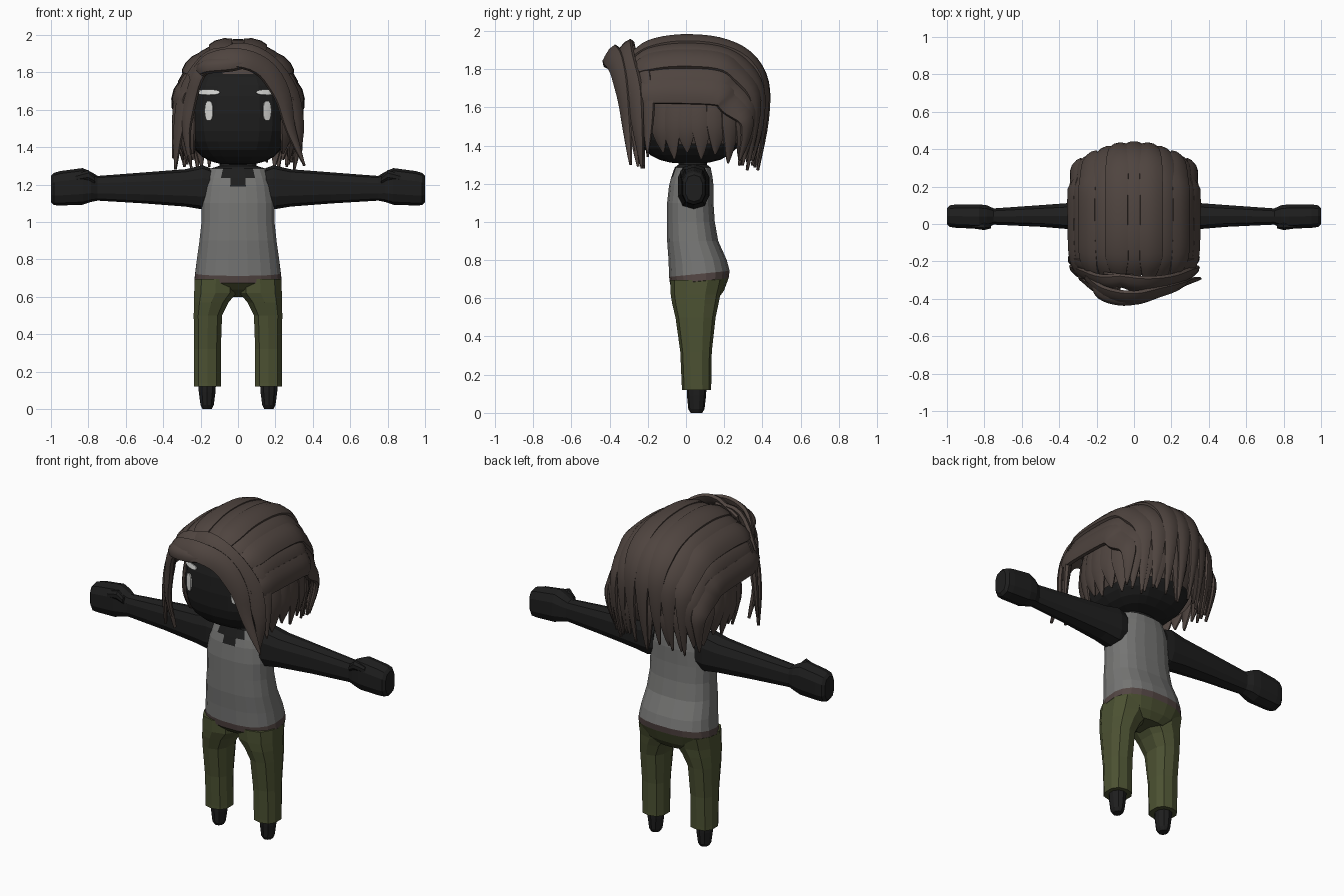
import bpy, bmesh, math
from mathutils import Vector as V

if "Cube" in bpy.data.objects:
    bpy.data.objects.remove(bpy.data.objects["Cube"])


def material(name, r, g, b):
    m = bpy.data.materials.new(name)
    m.diffuse_color = (r, g, b, 1)
    m.use_nodes = True
    m.node_tree.nodes["Principled BSDF"].inputs["Base Color"].default_value = m.diffuse_color
    return m


SKIN = material("black skin", .013, .013, .013)
SHIRT = material("grey cloth", .18, .18, .175)
BELT = material("brown belt", .085, .06, .056)
PANTS = material("olive cloth", .072, .083, .032)
HAIR = material("brown hair", .078, .058, .05)
WHITE = material("pale eye", .65, .65, .63)


def spow(c, e):
    return math.copysign(abs(c) ** e, c)


def finish(name, bm, mats, smooth=None, mirror=False):
    bmesh.ops.recalc_face_normals(bm, faces=bm.faces)
    me = bpy.data.meshes.new(name)
    bm.to_mesh(me)
    bm.free()
    for m in mats:
        me.materials.append(m)
    ob = bpy.data.objects.new(name, me)
    bpy.context.collection.objects.link(ob)
    if smooth:
        me.shade_smooth()
        me.set_sharp_from_angle(angle=math.radians(smooth))
    if mirror:
        ob.modifiers.new("Mirror", 'MIRROR')
    return ob


def loft(bm, rings, n, e=1.0):
    """Skin closed rings given as (centre, half-axis u, half-axis v)."""
    loops = []
    for c, u, v in rings:
        loop = []
        for i in range(n):
            a = 2 * math.pi * (i + .5) / n
            loop.append(bm.verts.new(V(c) + V(u) * spow(math.cos(a), e) + V(v) * spow(math.sin(a), e)))
        loops.append(loop)
    for p, q in zip(loops, loops[1:]):
        for i in range(n):
            j = (i + 1) % n
            bm.faces.new((p[i], p[j], q[j], q[i]))
    bm.faces.new(loops[0])
    bm.faces.new(loops[-1])


def upright(rows, tilt=0):
    """Rows of (z, centre x, half width, front y, back y)."""
    return [((x, (f + b) / 2, z), (w, 0, 0), (0, (b - f) / 2, tilt)) for z, x, w, f, b in rows]


# Torso with hips, belt, shirt and neckline
bm = bmesh.new()
loft(bm, upright([(.60, 0, .12, .02, .17), (.64, 0, .2, -.05, .2)])
     + upright([(.69, 0, .235, -.085, .225), (.728, 0, .231, -.09, .23)], .016)
     + upright([(.80, 0, .222, -.093, .215), (.90, 0, .208, -.1, .17), (1.0, 0, .197, -.1, .152),
                (1.1, 0, .197, -.1, .145), (1.19, 0, .185, -.09, .145), (1.235, 0, .172, -.078, .14),
                (1.285, 0, .15, -.06, .13), (1.3, 0, .1, -.04, .11), (1.36, 0, .095, -.04, .11)]), 20, .8)
for f in bm.faces:
    c = f.calc_center_median()
    if c.z < .688:
        f.material_index = 2
    elif c.z < .735:
        f.material_index = 1
    elif c.z > 1.287 or (c.y < 0 and c.z > 1.18 + .8 * abs(c.x)):
        f.material_index = 3
finish("torso", bm, [SHIRT, BELT, PANTS, SKIN])

# Trouser legs
bm = bmesh.new()
loft(bm, upright([(.12, .163, .074, -.022, .132), (.14, .163, .074, -.022, .132),
                  (.32, .163, .074, -.03, .135), (.5, .161, .079, -.055, .155),
                  (.57, .143, .096, -.072, .17), (.62, .121, .118, -.08, .18),
                  (.695, .118, .118, -.083, .2)]), 10, .8)
finish("trouser_legs", bm, [PANTS], mirror=True)

# Feet
bm = bmesh.new()
loft(bm, upright([(0, .165, .026, .025, .085), (.02, .165, .037, .012, .097),
                  (.09, .165, .047, .005, .105), (.15, .165, .05, .003, .108)]), 10)
finish("feet", bm, [SKIN], mirror=True)

# Arms with mitten hands: x, centre y, centre z, half depth, half height
bm = bmesh.new()
arm = [(.14, .04, 1.185, .08, .1), (.19, .04, 1.185, .085, .118), (.28, .042, 1.182, .078, .1),
       (.5, .043, 1.182, .06, .083), (.75, .04, 1.18, .045, .066), (.785, .04, 1.187, .062, .08),
       (.83, .04, 1.19, .068, .098), (.95, .042, 1.18, .065, .092), (.985, .042, 1.176, .06, .086),
       (1.0, .042, 1.176, .045, .07)]
loft(bm, [((x, y, z), (0, d, 0), (0, 0, h)) for x, y, z, d, h in arm], 10, .75)
loft(bm, [((.765, -.01, 1.225), (0, .015, 0), (0, 0, .02)), ((.8, -.012, 1.25), (0, .022, 0), (0, 0, .03)),
          ((.87, -.008, 1.235), (0, .016, 0), (0, 0, .022))], 8)
finish("arms", bm, [SKIN], mirror=True)

# Head: rounded box
HC, HR, HE = V((0, .02, 1.58)), V((.272, .29, .275)), .72
bm = bmesh.new()
bmesh.ops.create_uvsphere(bm, u_segments=20, v_segments=14, radius=1)
for v in bm.verts:
    r = math.hypot(v.co.x, v.co.y)
    a = math.atan2(v.co.y, v.co.x)
    k = spow(r, HE)
    v.co = HC + V((HR.x * k * spow(math.cos(a), HE), HR.y * k * spow(math.sin(a), HE),
                   HR.z * spow(v.co.z, HE)))
finish("head", bm, [SKIN])


# Eyes and brows: thin plates following the face
def face_y(x, z):
    p = 2 / HE
    s = 1 - abs(x / HR.x) ** p - abs((z - HC.z) / HR.z) ** p
    return HC.y - HR.y * max(s, 0) ** (1 / p) - .005


def face_plate(name, cx, cz, w, h):
    bm = bmesh.new()
    grid = [[None] * 5 for _ in range(5)]
    for i in range(5):
        for j in range(5):
            s, t = i / 2 - 1, j / 2 - 1
            x = cx + w * s * (1 - .25 * t ** 4)
            z = cz + h * t * (1 - .2 * s ** 4)
            grid[i][j] = bm.verts.new((x, face_y(x, z), z))
    for i in range(4):
        for j in range(4):
            bm.faces.new((grid[i][j], grid[i + 1][j], grid[i + 1][j + 1], grid[i][j + 1]))
    ob = finish(name, bm, [WHITE])
    mod = ob.modifiers.new("Thickness", 'SOLIDIFY')
    mod.thickness, mod.offset = .008, 0


for side, word in ((-1, "right"), (1, "left")):
    face_plate(word + "_eye", side * .155, 1.594, .021, .052)
    face_plate(word + "_brow", side * .16, 1.693, .062, .014)

# Scalp under the locks
bm = bmesh.new()
bmesh.ops.create_uvsphere(bm, u_segments=24, v_segments=16, radius=1)
for v in bm.verts:
    v.co = V((.3 * spow(v.co.x, .9), .07 + .33 * spow(v.co.y, .9), 1.6 + .345 * v.co.z))
gone = [f for f in bm.faces if (c := f.calc_center_median()).z < 1.42 or (c.y < -.1 and c.z < 1.78)]
bmesh.ops.delete(bm, geom=gone, context='FACES')
finish("scalp_hair", bm, [HAIR], 40)


def lock(bm, pts, width, thick=.024, steps=4, root=.55):
    """Tapered lock of hair along a smooth path, lying flat on the head."""
    p = [V(q) for q in pts]
    p = [2 * p[0] - p[1]] + p + [2 * p[-1] - p[-2]]
    path = []
    for i in range(1, len(p) - 2):
        for s in range(steps):
            t = s / steps
            a, b, c, d = p[i - 1:i + 3]
            path.append(.5 * (2 * b + (c - a) * t + (2 * a - 5 * b + 4 * c - d) * t * t
                              + (3 * b - a - 3 * c + d) * t ** 3))
    path.append(p[-2])
    rings, last = [], len(path) - 1
    for i, q in enumerate(path):
        t = i / last
        tan = (path[min(i + 1, last)] - path[max(i - 1, 0)]).normalized()
        out = q - V((0, .05, min(q.z, 1.6)))
        out = (out - tan * out.dot(tan)).normalized()
        k = min(1, root + 3 * t, .08 + 1.9 * (1 - t) ** .8)
        rings.append((q, tan.cross(out) * width * k, out * thick * (.3 + .7 * k)))
    loft(bm, rings, 8)


# Crown locks: front to back over the top, then down the back
bm = bmesh.new()
for i in range(-5, 6):
    a = math.radians(i * 16)
    s, c = math.sin(a), math.cos(a)
    lift = .008 if i % 2 else -.006
    rows = [(.275, -.285, 1.62, .25), (.315, -.19, 1.625, .305), (.325, -.03, 1.62, .34),
            (.325, .17, 1.61, .335), (.31, .33, 1.57, .305), (.305, .415, 1.5, .24), (.3, .42, 1.43, .11)]
    pts = [((w + lift) * s, y - (.11 * s * s if y > .3 else 0), z + (h + lift) * c) for w, y, z, h in rows]
    pts.append((.29 * s, .375 - .1 * s * s, 1.27 + .025 * (i % 3)))
    lock(bm, pts, .068)
finish("crown_locks", bm, [HAIR], 40)

# Lower locks hanging around the sides and back
bm = bmesh.new()
for i in range(-9, 10):
    t = math.radians(i * 15)
    x, y = spow(math.sin(t), .6), math.cos(t)
    tip = 1.345 - .045 * max(0, y) + (.02 if i % 2 else -.015)
    lock(bm, [(.285 * x, .08 + .28 * y, 1.72), (.315 * x, .08 + .3 * y, 1.6),
              (.318 * x, .08 + .305 * y, 1.47), (.295 * x, .08 + .28 * y, tip)], .058, .02)
finish("lower_locks", bm, [HAIR], 40)

# Fringe swept across the forehead, and locks framing the face
fringe = [
    ([(-.25, -.29, 1.77), (-.15, -.37, 1.85), (0, -.395, 1.875), (.14, -.36, 1.82),
      (.235, -.33, 1.68), (.28, -.31, 1.5), (.355, -.29, 1.3)], .062),
    ([(-.16, -.28, 1.86), (.02, -.32, 1.91), (.17, -.31, 1.84), (.28, -.27, 1.68),
      (.325, -.25, 1.48), (.3, -.23, 1.28)], .06),
    ([(0, -.29, 1.9), (-.15, -.31, 1.87), (-.26, -.27, 1.72), (-.315, -.25, 1.5), (-.335, -.22, 1.28)], .055),
    ([(-.08, -.35, 1.87), (-.2, -.34, 1.8), (-.255, -.3, 1.64), (-.275, -.28, 1.48), (-.25, -.25, 1.29)], .038),
    ([(.15, -.24, 1.86), (.27, -.22, 1.75), (.32, -.2, 1.58), (.335, -.2, 1.36)], .05),
    ([(-.15, -.24, 1.86), (-.27, -.22, 1.75), (-.32, -.2, 1.58), (-.345, -.2, 1.34)], .05),
]
bm = bmesh.new()
for pts, w in fringe:
    lock(bm, pts, w)
finish("fringe_locks", bm, [HAIR], 40)

# Rolled curl at the root of the fringe
bm = bmesh.new()
lock(bm, [(-.21, -.3, 1.8), (-.17, -.37, 1.83), (-.08, -.4, 1.84), (.03, -.395, 1.85), (.09, -.35, 1.86)],
     .042, .034)
finish("fringe_curl", bm, [HAIR], 40)
